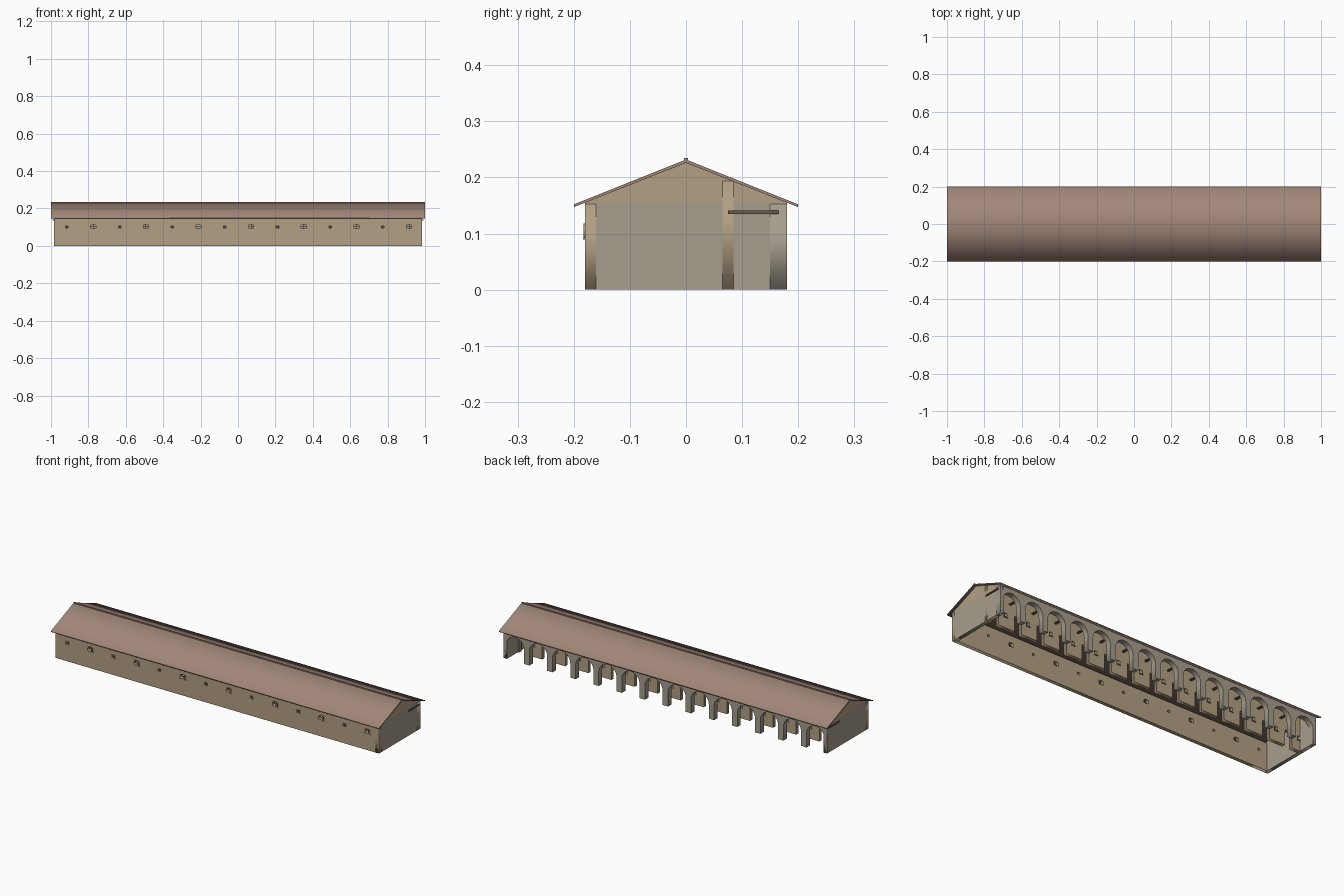
import bpy, math

if "Cube" in bpy.data.objects:
    bpy.data.objects.remove(bpy.data.objects["Cube"])

def material(name, rgb):
    m = bpy.data.materials.new(name)
    m.diffuse_color = (*rgb, 1)
    m.use_nodes = True
    m.node_tree.nodes["Principled BSDF"].inputs["Base Color"].default_value = m.diffuse_color
    return m

PLASTER = material("plaster", (0.45, 0.35, 0.23))
STONE = material("stone", (0.38, 0.34, 0.27))
TILE = material("roof_tile", (0.36, 0.24, 0.19))
WOOD = material("wood", (0.14, 0.10, 0.07))
DARK = material("dark_pane", (0.06, 0.06, 0.06))

BAYS = 14
HALF = 0.985
PITCH = 2 * HALF / BAYS
centres = [-HALF + PITCH * (i + 0.5) for i in range(BAYS)]
posts = [-HALF + PITCH * i for i in range(BAYS + 1)]

def plate(name, loops, thick, mat, at, facing_x=False):
    """Flat upright panel; the first loop is the outline, the others are holes."""
    cu = bpy.data.curves.new(name, 'CURVE')
    cu.dimensions = '2D'
    cu.fill_mode = 'BOTH'
    cu.extrude = thick / 2
    for pts in loops:
        s = cu.splines.new('POLY')
        s.points.add(len(pts) - 1)
        for p, (u, v) in zip(s.points, pts):
            p.co = (u, v, 0, 1)
        s.use_cyclic_u = True
    tmp = bpy.data.objects.new(name, cu)
    bpy.context.collection.objects.link(tmp)
    dg = bpy.context.evaluated_depsgraph_get()
    me = bpy.data.meshes.new_from_object(tmp.evaluated_get(dg))
    bpy.data.objects.remove(tmp)
    ob = bpy.data.objects.new(name, me)
    bpy.context.collection.objects.link(ob)
    ob.rotation_euler = (math.pi / 2, 0, math.pi / 2 if facing_x else 0)
    ob.location = at
    me.materials.clear()
    me.materials.append(mat)
    return ob

def box(name, centre, size, mat):
    bpy.ops.mesh.primitive_cube_add(size=1, location=centre)
    ob = bpy.context.object
    ob.name = name
    ob.scale = size
    ob.data.materials.append(mat)
    return ob

def rect(x, z, w, h):
    return [(x - w/2, z - h/2), (x + w/2, z - h/2), (x + w/2, z + h/2), (x - w/2, z + h/2)]

def arch(x, z0, spring, rx, rz, n=12):
    """Opening with straight jambs and a curved head, left foot to right foot."""
    head = [(x - rx * math.cos(math.pi * k / n), spring + rz * math.sin(math.pi * k / n))
            for k in range(n + 1)]
    return [(x - rx, z0)] + head + [(x + rx, z0)]

# front wall with alternating small and large window openings
holes = []
for i, x in enumerate(centres):
    if i % 2 == 0:
        holes.append(rect(x, 0.101, 0.014, 0.012))
        plate("small_window_frame", [rect(x, 0.101, 0.02, 0.018), holes[-1]], 0.005, STONE, (0, -0.1805, 0))
        box("small_window_pane", (x, -0.172, 0.101), (0.014, 0.003, 0.012), DARK)
    else:
        holes.append(arch(x, 0.093, 0.109, 0.014, 0.006, 8))
        plate("large_window_frame", [arch(x, 0.092, 0.110, 0.017, 0.008, 8), arch(x, 0.0935, 0.109, 0.0138, 0.006, 8)],
              0.005, STONE, (0, -0.1805, 0))
        box("large_window_sill", (x, -0.18, 0.0905), (0.038, 0.008, 0.003), STONE)
        box("window_mullion", (x, -0.172, 0.103), (0.002, 0.003, 0.022), WOOD)
        box("window_transom", (x, -0.172, 0.103), (0.028, 0.003, 0.002), WOOD)
plate("front_wall", [[(-HALF, 0), (HALF, 0), (HALF, 0.153), (-HALF, 0.153)]] + holes,
      0.02, PLASTER, (0, -0.17, 0))

# inner wall behind the arcade: a door and a small window in every bay
outline, holes = [(-HALF, 0)], []
for x in centres:
    d = x + 0.022
    outline += [(d - 0.021, 0), (d - 0.021, 0.085), (d + 0.021, 0.085), (d + 0.021, 0)]
    holes.append(rect(x - 0.042, 0.07, 0.018, 0.022))
    box("inner_window_sill", (x - 0.042, 0.086, 0.0575), (0.024, 0.008, 0.003), STONE)
outline += [(HALF, 0), (HALF, 0.194), (-HALF, 0.194)]
plate("inner_wall", [outline] + holes, 0.02, PLASTER, (0, 0.075, 0))

# open arcade along the back
outline = [(-HALF, 0)]
for x in centres:
    outline += arch(x, 0, 0.078, 0.054, 0.054, 16)
outline += [(HALF, 0), (HALF, 0.153), (-HALF, 0.153)]
plate("arcade", [outline], 0.03, STONE, (0, 0.165, 0))

# tie beams from inner wall to arcade piers
for x in posts:
    box("tie_beam", (x, 0.12, 0.138), (0.012, 0.09, 0.006), WOOD)

# end walls and gables
for s in (-1, 1):
    plate("end_wall", [[(-0.18, 0), (0.18, 0), (0.18, 0.153), (-0.18, 0.153)]],
          0.02, STONE, (s * 0.975, 0, 0), True)
    plate("gable", [[(-0.18, 0.153), (0.18, 0.153), (0.18, 0.156), (0, 0.228), (-0.18, 0.156)]],
          0.02, PLASTER, (s * 0.975, 0, 0), True)

# roof slab and ridge cap
plate("roof", [[(-0.2, 0.147), (0, 0.226), (0.2, 0.147), (0.2, 0.152), (0, 0.232), (-0.2, 0.152)]],
      2.0, TILE, (0, 0, 0), True)
box("ridge_cap", (0, 0, 0.232), (2.0, 0.008, 0.005), TILE)
